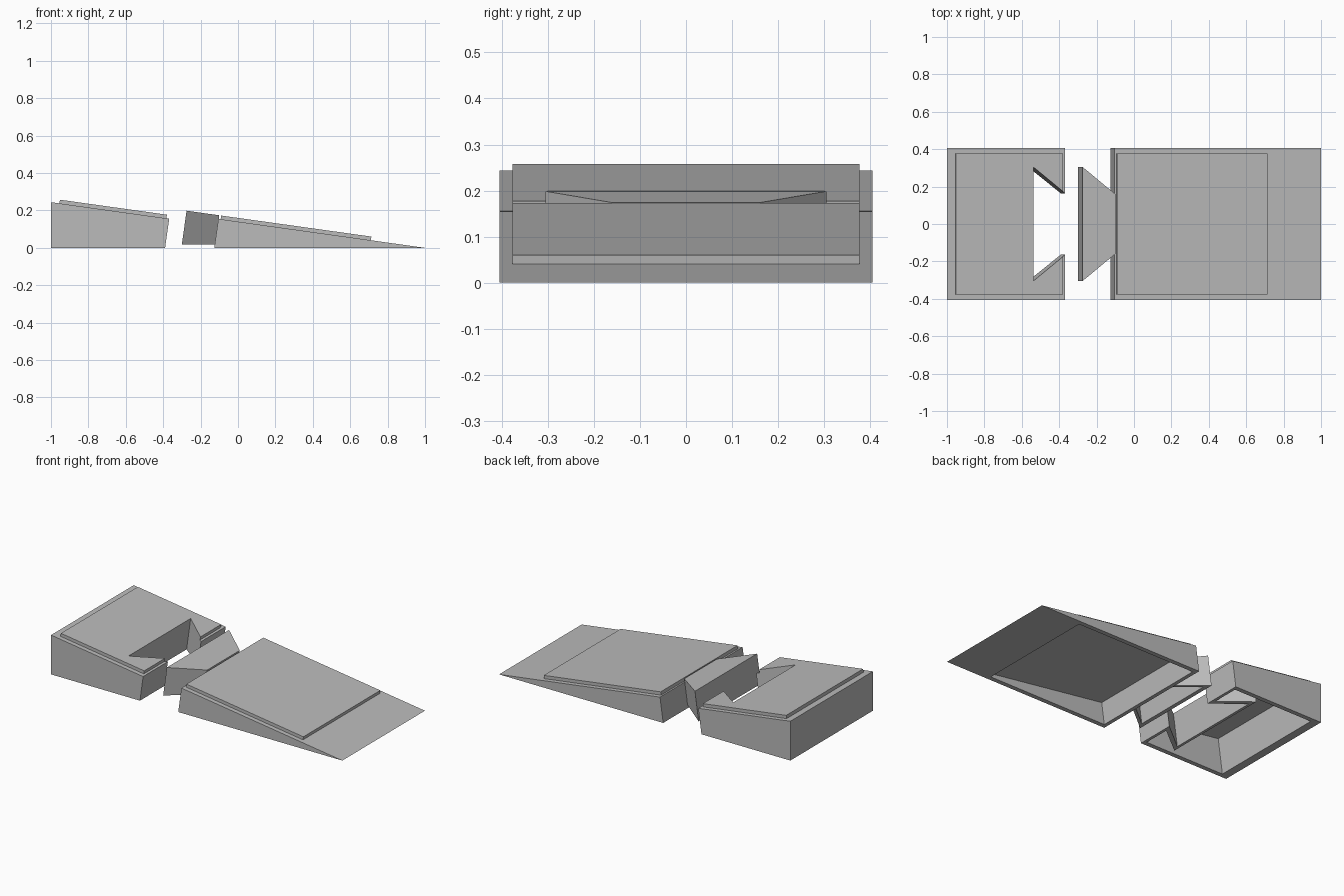
import bpy
import bmesh

SLOPE = 0.14      # fall of the ramp surface per unit of x
HALF = 0.405      # half width of the ramp
INNER = 0.377     # half width of the raised panels and hollows
DROP = 0.036      # the tall half is slid outwards, so its slope sits lower

cube = bpy.data.objects.get("Cube")
if cube:
    bpy.data.objects.remove(cube, do_unlink=True)

grey = bpy.data.materials.new("plain grey")
grey.use_nodes = True
grey.diffuse_color = (0.5, 0.5, 0.5, 1)
grey.node_tree.nodes["Principled BSDF"].inputs["Base Color"].default_value = (0.5, 0.5, 0.5, 1)


def mirrored(side):
    """Close a half outline (y > 0) with its mirror image."""
    return side + [(x, -y) for x, y in reversed(side)]


def prism(name, side, lift=0.0, floor=0.0, depth=None):
    """Block under the ramp plane, its walls square to the slope.
    With depth, the underside follows the slope instead of a flat floor."""
    bm = bmesh.new()
    top, low = [], []
    for x, y in mirrored(side):
        z = SLOPE * (1 - x) + lift
        base = floor if depth is None else z - depth
        lean = 0 if x < -0.99 else SLOPE      # the tall end stands upright
        top.append(bm.verts.new((x, y, z)))
        low.append(bm.verts.new((x - lean * (z - base), y, base)))
    bm.faces.new(top)
    bm.faces.new(low[::-1])
    n = len(top)
    for i in range(n):
        j = (i + 1) % n
        bm.faces.new((top[i], low[i], low[j], top[j]))
    bmesh.ops.remove_doubles(bm, verts=bm.verts[:], dist=0.0001)
    bmesh.ops.recalc_face_normals(bm, faces=bm.faces[:])
    mesh = bpy.data.meshes.new(name)
    bm.to_mesh(mesh)
    bm.free()
    mesh.materials.append(grey)
    obj = bpy.data.objects.new(name, mesh)
    bpy.context.collection.objects.link(obj)
    return obj


def cut(obj, cutter):
    mod = obj.modifiers.new("cut", 'BOOLEAN')
    mod.operation = 'DIFFERENCE'
    mod.solver = 'EXACT'
    mod.object = cutter
    bpy.context.view_layer.objects.active = obj
    bpy.ops.object.modifier_apply(modifier=mod.name)


# Tall half of the ramp with its raised panel
tall_body = prism("tall_ramp_body", [(-1, HALF), (-0.368, HALF)], lift=-DROP)
tall_panel = prism("tall_ramp_panel", [(-0.952, INNER), (-0.38, INNER)],
                   lift=0.02 - DROP, depth=0.025)

# Hollow underneath, leaving a thin wall around the dovetail socket
tall_hollow = prism("tall_hollow_cutter",
                    [(-0.92, INNER), (-0.388, INNER), (-0.388, 0.21), (-0.56, 0.35)],
                    lift=-0.02 - DROP, floor=-0.05)
socket = prism("socket_cutter", [(-0.533, 0.305), (-0.33, 0.138)], lift=0.06 - DROP, floor=-0.05)
cut(tall_body, tall_hollow)
cut(tall_body, socket)
cut(tall_panel, socket)

# Low half of the ramp with its raised panel and hollow
low_body = prism("low_ramp_body", [(-0.105, HALF), (1, HALF)])
low_panel = prism("low_ramp_panel", [(-0.09, INNER), (0.713, INNER)], lift=0.02, depth=0.025)
low_hollow = prism("low_hollow_cutter", [(-0.085, INNER), (0.713, INNER)], lift=-0.02, floor=-0.05)
cut(low_body, low_hollow)

# Hollow dovetail key on the low half
key = prism("dovetail_key", [(-0.275, 0.305), (-0.1, 0.16)], lift=0.02, floor=0.018)
key_hollow = prism("key_hollow_cutter", [(-0.255, 0.262), (-0.12, 0.15)], lift=-0.01, floor=-0.03)
cut(key, key_hollow)

for helper in (tall_hollow, socket, low_hollow, key_hollow):
    bpy.data.objects.remove(helper, do_unlink=True)
